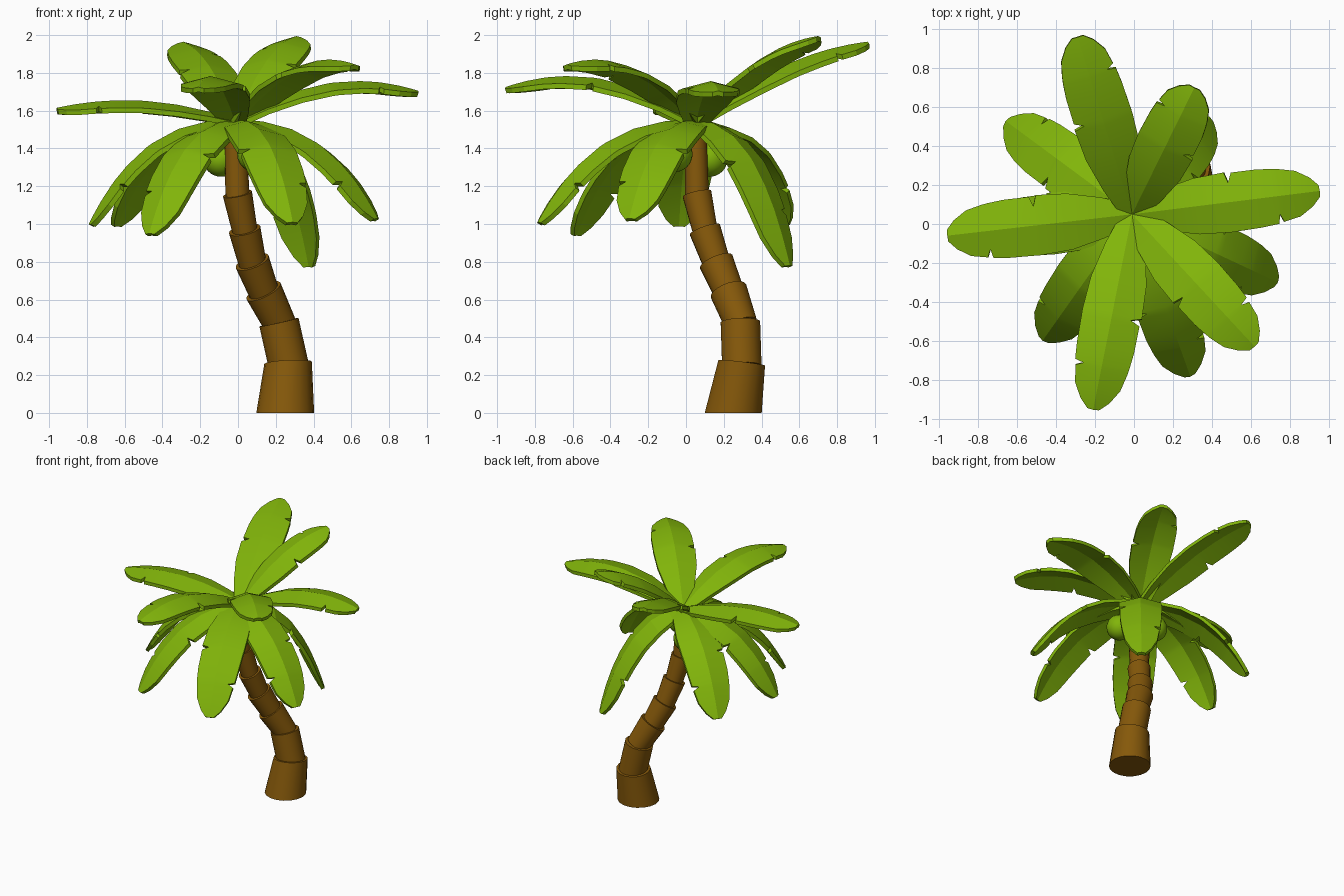
import bpy, bmesh, math
from mathutils import Vector

if "Cube" in bpy.data.objects:
    bpy.data.objects.remove(bpy.data.objects["Cube"])


def material(name, rgb):
    m = bpy.data.materials.new(name)
    m.diffuse_color = (*rgb, 1)
    m.use_nodes = True
    m.node_tree.nodes["Principled BSDF"].inputs["Base Color"].default_value = m.diffuse_color
    return m


GREEN = material("leaf green", (0.22, 0.46, 0.003))
BROWN = material("bark brown", (0.235, 0.098, 0.003))


def finish(bm, name, mat, smooth=None):
    bmesh.ops.recalc_face_normals(bm, faces=bm.faces)
    me = bpy.data.meshes.new(name)
    bm.to_mesh(me)
    bm.free()
    me.materials.append(mat)
    ob = bpy.data.objects.new(name, me)
    bpy.context.collection.objects.link(ob)
    if smooth:
        bpy.ops.object.select_all(action='DESELECT')
        ob.select_set(True)
        bpy.context.view_layer.objects.active = ob
        bpy.ops.object.shade_smooth_by_angle(angle=math.radians(smooth))
    return ob


# Trunk: stacked sleeves, each a little wider at its top than the next one's foot
def sleeve(name, p0, n0, r0, p1, n1, r1, sides=18):
    bm = bmesh.new()
    rings = []
    for p, n, r in ((p0, n0, r0), (p1, n1, r1)):
        u = Vector((0, 1, 0)).cross(n).normalized()
        v = n.cross(u)
        rings.append([bm.verts.new(p + r * (u * math.cos(a) + v * math.sin(a)))
                      for a in (2 * math.pi * i / sides for i in range(sides))])
    for i in range(sides):
        j = (i + 1) % sides
        bm.faces.new((rings[0][i], rings[0][j], rings[1][j], rings[1][i]))
    bm.faces.new(rings[0])
    bm.faces.new(rings[1])
    finish(bm, name, BROWN, 35)


path = [Vector(p) for p in ((.25, .25, 0), (.265, .295, .265), (.217, .288, .48),
                            (.135, .225, .645), (.075, .16, .80), (.035, .10, .97),
                            (-.003, .058, 1.16), (-.015, .05, 1.5))]
radii = [(.153, .126), (.106, .106), (.086, .1), (.08, .093), (.073, .085),
         (.066, .078), (.064, .058)]
for i, (r0, r1) in enumerate(radii):
    d = (path[i + 1] - path[i]).normalized()
    up = Vector((0, 0, 1))
    if i == 0:
        sleeve("trunk_base", path[0], up, r0, path[1], Vector((-.05, .12, 1)).normalized(), r1)
    else:
        sleeve(f"trunk_segment_{i}", path[i] - d * .02, d, r0, path[i + 1], d, r1)

# Leaf outline: (position along the leaf, half width left, half width right), with V notches
OUTLINE = [(0, .055, .055), (.15, .105, .105), (.33, .145, .145),
           (.50, .155, .155), (.52, .10, .155), (.54, .15, .154), (.68, .15, .15),
           (.77, .142, .142), (.78, .14, .095), (.80, .138, .135), (.89, .118, .118),
           (.96, .075, .075), (1, .03, .03)]


def leaf(name, base, ctrl, tip, flip, wide):
    base, ctrl, tip = Vector(base), Vector(ctrl), Vector(tip)
    flat = tip - base
    side = Vector((flat.y, -flat.x, 0)).normalized()
    bm = bmesh.new()
    rows = []
    for t, a, b in OUTLINE:
        if flip:
            a, b = b, a
        a, b = a + wide * (1 - t) ** 3, b + wide * (1 - t) ** 3
        p = base * (1 - t) ** 2 + ctrl * 2 * t * (1 - t) + tip * t * t
        tan = ((ctrl - base) * (1 - t) + (tip - ctrl) * t).normalized()
        n = side.cross(tan).normalized()
        low = n * -.027
        left, right = p - side * a - n * .26 * a, p + side * b - n * .26 * b
        rows.append([bm.verts.new(q) for q in
                     (left, p, right, right + low, p + low, left + low)])
    for r, s in zip(rows, rows[1:]):
        for i in range(6):
            j = (i + 1) % 6
            bm.faces.new((r[i], r[j], s[j], s[i]))
    for r in (rows[0], rows[-1]):
        bm.faces.new((r[0], r[1], r[4], r[5]))
        bm.faces.new((r[1], r[2], r[3], r[4]))
    finish(bm, name, GREEN, 15)


# Leaves: tip x, y, z, then height of the arch control point
upper = [(-.29, .96, 1.965, 1.91), (.31, .70, 1.995, 1.95), (.955, .17, 1.705, 1.86),
         (-.96, -.06, 1.615, 1.72), (-.21, -.955, 1.725, 1.90), (.62, -.63, 1.845, 1.96)]
lower = [(-.66, .53, 1.0, 1.56), (-.79, -.04, 1.0, 1.58), (-.47, -.60, .95, 1.56),
         (.29, -.785, 1.01, 1.58), (.74, -.30, 1.03, 1.57), (.39, .55, .78, 1.56)]
for kind, leaves, reach, wide in (("upper_leaf", upper, .5, .0),
                                  ("lower_leaf", lower, .64, .03)):
    for i, (x, y, z, cz) in enumerate(leaves):
        base = Vector((-.01, .05, 1.55))
        ctrl = base.lerp(Vector((x, y, 0)), reach)
        ctrl.z = cz
        leaf(f"{kind}_{i + 1}", base, ctrl, (x, y, z), i % 2 == 1, wide)

# Coconuts hanging beside the trunk
for i, c in enumerate(((-.09, .125, 1.345), (.09, -.06, 1.37))):
    bm = bmesh.new()
    bmesh.ops.create_uvsphere(bm, u_segments=20, v_segments=12, radius=.095)
    bmesh.ops.translate(bm, verts=bm.verts, vec=c)
    finish(bm, f"coconut_{i + 1}", GREEN, 60)
